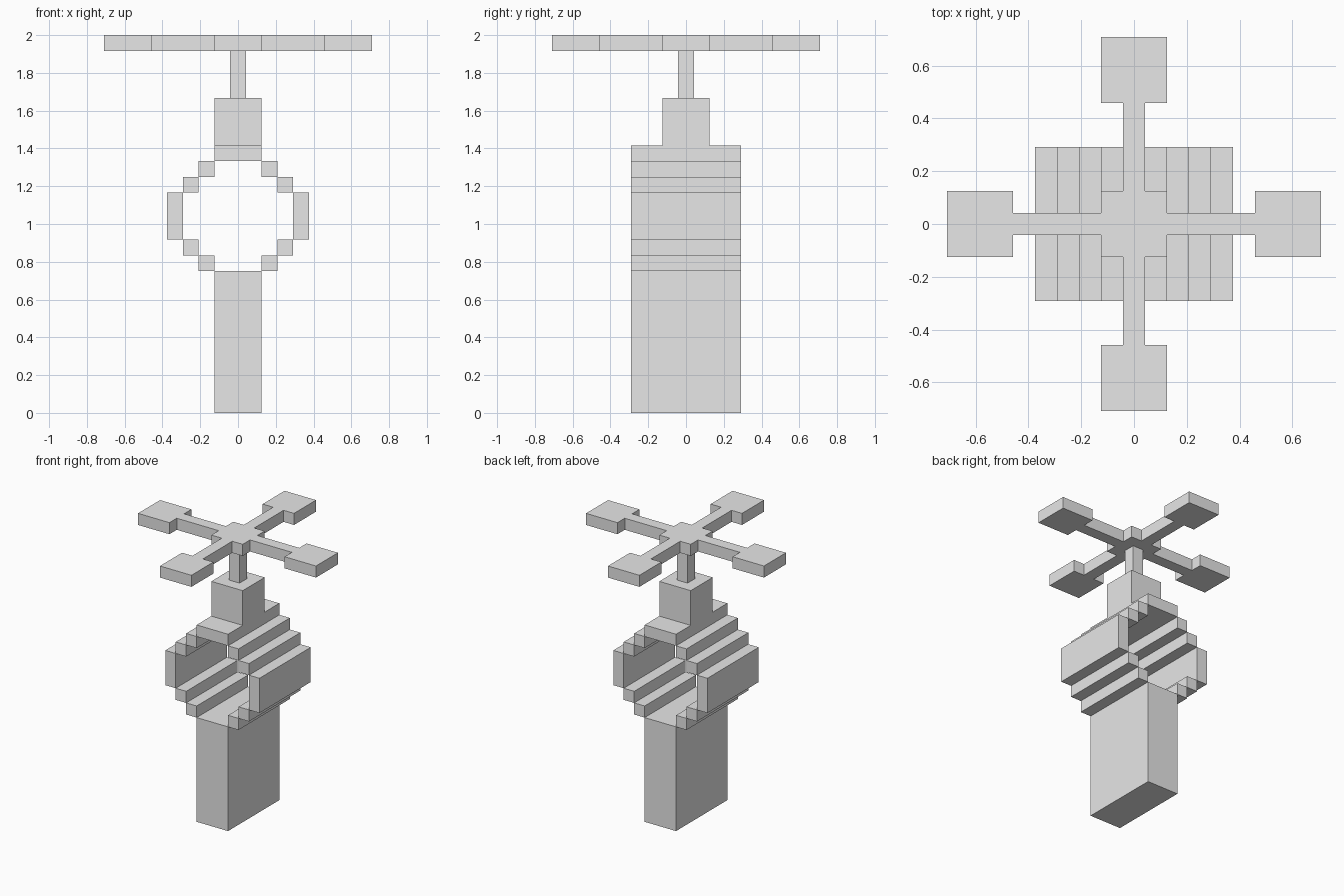
import bpy
import bmesh
from mathutils import Vector

cube = bpy.data.objects.get("Cube")
if cube:
    bpy.data.objects.remove(cube, do_unlink=True)

U = 1 / 12  # block size: the model is 24 blocks tall

grey = bpy.data.materials.new("light_grey")
grey.use_nodes = True
grey.diffuse_color = (0.8, 0.8, 0.8, 1)
grey.node_tree.nodes["Principled BSDF"].inputs["Base Color"].default_value = (0.8, 0.8, 0.8, 1)


def prism(name, outline, axis, lo, hi):
    """Extrude a 2D outline (in blocks) along x, y or z from lo to hi."""
    place = {
        "x": lambda a, b: (lo, a, b),
        "y": lambda a, b: (a, lo, b),
        "z": lambda a, b: (a, b, lo),
    }[axis]
    step = Vector([(hi - lo) * U if c == axis else 0 for c in "xyz"])
    bm = bmesh.new()
    face = bm.faces.new([bm.verts.new(Vector(place(a, b)) * U) for a, b in outline])
    ext = bmesh.ops.extrude_face_region(bm, geom=[face])
    verts = [g for g in ext["geom"] if isinstance(g, bmesh.types.BMVert)]
    bmesh.ops.translate(bm, verts=verts, vec=step)
    bmesh.ops.recalc_face_normals(bm, faces=bm.faces)
    mesh = bpy.data.meshes.new(name)
    bm.to_mesh(mesh)
    bm.free()
    mesh.materials.append(grey)
    obj = bpy.data.objects.new(name, mesh)
    bpy.context.collection.objects.link(obj)
    return obj


def rect(a0, a1, b0, b1):
    return [(a0, b0), (a1, b0), (a1, b1), (a0, b1)]


# Pedestal
prism("pedestal", rect(-1.5, 1.5, 0, 9), "y", -3.5, 3.5)

# Stepped open ring: blocks on each side, running front to back
ring = [("lower_step", 1.5, 9, 10), ("lower_outer_step", 2.5, 10, 11),
        ("side_wall", 3.5, 11, 14),
        ("upper_outer_step", 2.5, 14, 15), ("upper_step", 1.5, 15, 16)]
for part, x, z0, z1 in ring:
    prism("left_" + part, rect(x, x + 1, z0, z1), "y", -3.5, 3.5)
    prism("right_" + part, rect(-x - 1, -x, z0, z1), "y", -3.5, 3.5)

# Ring cap with the square neck rising from it
prism("cap_and_neck",
      [(-3.5, 16), (3.5, 16), (3.5, 17), (1.5, 17),
       (1.5, 20), (-1.5, 20), (-1.5, 17), (-3.5, 17)], "x", -1.5, 1.5)

# Thin post
prism("post", rect(-0.5, 0.5, 20, 23), "y", -0.5, 0.5)

# Four-armed rotor: one quarter of the outline, turned four times
quarter = [(1.5, -1.5), (1.5, -0.5), (5.5, -0.5), (5.5, -1.5),
           (8.5, -1.5), (8.5, 1.5), (5.5, 1.5), (5.5, 0.5), (1.5, 0.5)]
outline = []
for turn in range(4):
    outline += quarter
    quarter = [(-y, x) for x, y in quarter]
prism("rotor", outline, "z", 23, 24)
